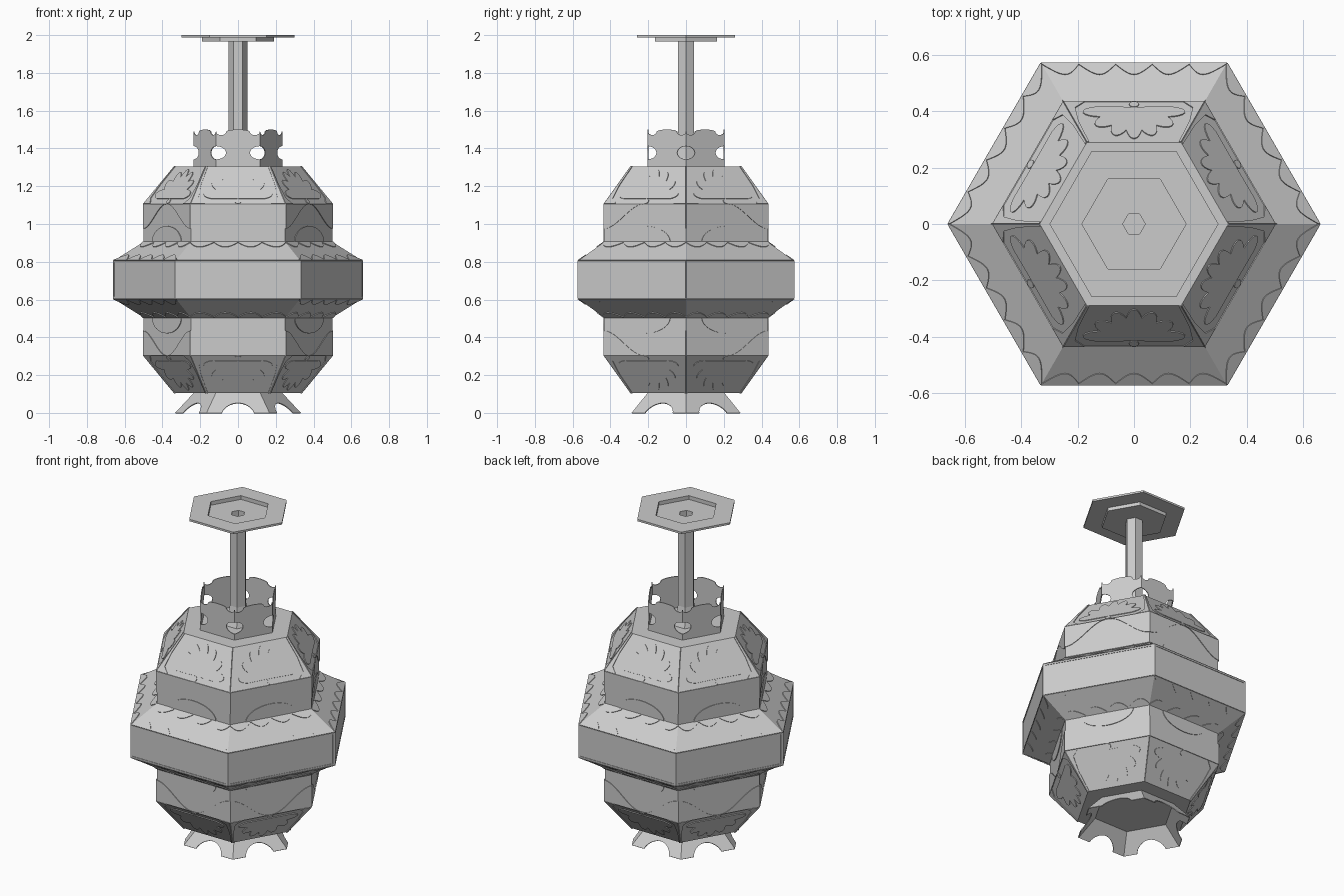
import bpy, bmesh
from math import sin, cos, pi, radians
from mathutils import Vector

cube = bpy.data.objects.get("Cube")
if cube:
    bpy.data.objects.remove(cube, do_unlink=True)

grey = bpy.data.materials.new("plain grey metal")
grey.use_nodes = True
colour = (0.6, 0.6, 0.6, 1)
grey.diffuse_color = colour
grey.node_tree.nodes["Principled BSDF"].inputs["Base Color"].default_value = colour

MID = 0.705  # height of the body's mirror plane


def finish(name, bm):
    bmesh.ops.remove_doubles(bm, verts=bm.verts, dist=1e-5)
    bmesh.ops.recalc_face_normals(bm, faces=bm.faces)
    mesh = bpy.data.meshes.new(name)
    bm.to_mesh(mesh)
    bm.free()
    mesh.materials.append(grey)
    ob = bpy.data.objects.new(name, mesh)
    bpy.context.collection.objects.link(ob)


def hex_lathe(name, profile):
    """Six-sided turned solid; the profile starts and ends on the axis."""
    bm = bmesh.new()
    rings = []
    for r, z in profile:
        if r == 0:
            rings.append([bm.verts.new((0, 0, z))] * 6)
        else:
            rings.append([bm.verts.new((r * cos(k * pi / 3), r * sin(k * pi / 3), z))
                          for k in range(6)])
    for a, b in zip(rings, rings[1:]):
        for k in range(6):
            j = (k + 1) % 6
            bm.faces.new(list(dict.fromkeys((a[k], a[j], b[j], b[k]))))
    bmesh.ops.dissolve_limit(bm, angle_limit=0.01, verts=bm.verts, edges=bm.edges)
    finish(name, bm)


def plates(name, lower, upper, outlines, thick):
    """Cut-out plates on all six panels between two hexagon rings.
    Outline points are u (-1..1 across) and v (0..1 along the slope)."""
    bm = bmesh.new()
    (r0, z0), (r1, z1) = lower, upper
    for k in range(6):
        a = pi / 6 + k * pi / 3
        out = Vector((cos(a), sin(a), 0))
        side = Vector((-sin(a), cos(a), 0))
        apothem = cos(pi / 6)
        slope = out * (r1 - r0) * apothem + Vector((0, 0, z1 - z0))
        normal = side.cross(slope).normalized()
        if normal.dot(out) < 0:
            normal.negate()
        for outline in outlines:
            base, top = [], []
            for u, v in outline:
                r = r0 + (r1 - r0) * v
                p = out * r * apothem + side * u * r / 2
                p.z = z0 + (z1 - z0) * v
                base.append(bm.verts.new(p))
                top.append(bm.verts.new(p + normal * thick))
            bm.faces.new(base)
            bm.faces.new(top)
            n = len(base)
            for i in range(n):
                j = (i + 1) % n
                bm.faces.new((base[i], base[j], top[j], top[i]))
    finish(name, bm)


def both_halves(name, lower, upper, outlines, thick=0.004):
    plates("upper_" + name, lower, upper, outlines, thick)
    flip = [(r, 2 * MID - z) for r, z in (lower, upper)]
    plates("lower_" + name, flip[0], flip[1], outlines, thick)


def arc(cu, cv, ru, rv, start, end, n=12):
    angles = [radians(start + (end - start) * i / n) for i in range(n + 1)]
    return [(cu + ru * cos(t), cv + rv * sin(t)) for t in angles]


def flip_u(points):
    return [(-u, v) for u, v in reversed(points)]


def whole(half):
    """Close a right-hand half outline with its mirror image."""
    return half + [p for p in flip_u(half) if abs(p[0]) > 1e-6]


# Stepped hexagonal body
upper_half = [(0.66, 0.805), (0.5, 0.905), (0.5, 1.105), (0.335, 1.305), (0, 1.305)]
lower_half = [(r, 2 * MID - z) for r, z in reversed(upper_half)]
hex_lathe("lantern_body", lower_half + upper_half)

# Hollow-topped pole with a flared foot
hex_lathe("pole", [(0, 1.305), (0.085, 1.305), (0.065, 1.35), (0.05, 1.42), (0.05, 1.972),
                   (0.04, 1.972), (0.04, 1.93), (0, 1.93)])

# Ceiling mount: two stepped rings
bm_profile = [(0.04, 1.967), (0.19, 1.967), (0.19, 1.988), (0.3, 1.988), (0.3, 2.0),
              (0.185, 2.0), (0.185, 1.977), (0.04, 1.977), (0.04, 1.967)]
hex_lathe("ceiling_mount", bm_profile)

# Crown with scalloped top and oval holes at the corners
crown = [(0, 0)] + [(1, 0)] + arc(1, 0.37, 0.46, 0.18, -90, -270)
crown += arc(0.76, 0.95, 0.24, 0.1, 0, -180, 8) + arc(0, 0.95, 0.5, 0.05, 0, 90, 6)[1:]
plates("crown", (0.235, 1.305), (0.235, 1.5), [whole(crown)], -0.005)

# Flared foot skirt with an arch in each side
foot = arc(0, 0, 0.51, 0.5, 90, 0) + [(1, 0), (1, 1)]
plates("foot_skirt", (0.333, 0), (0.235, 0.105), [whole(foot)], -0.005)

# Thin frames around the wide middle band
frame = [
    [(-1, 0), (1, 0), (1, 0.05), (-1, 0.05)],
    [(-1, 0.95), (1, 0.95), (1, 1), (-1, 1)],
    [(0.96, 0.05), (1, 0.05), (1, 0.95), (0.96, 0.95)],
    [(-1, 0.05), (-0.96, 0.05), (-0.96, 0.95), (-1, 0.95)],
]
plates("band_frame", (0.66, 0.605), (0.66, 0.805), frame, 0.003)

# Scalloped borders on the sloping collars
steps = [1 - i / 30 for i in range(61)]
outer = [(-1, 0), (1, 0)] + [(u, 0.04 + 0.26 * abs(sin(2.5 * pi * (u + 1)))) for u in steps]
inner = [(-1, 1), (1, 1)] + [(u, 0.96 - 0.24 * abs(sin(2 * pi * (u + 1)))) for u in steps]
both_halves("collar_scallops", (0.66, 0.805), (0.5, 0.905), [outer, inner])

# Curved spandrels and a low arch on the upright walls
s_curve = [i / 12 for i in range(13)]
spandrel = [(1, 1)] + [(0.04 + 0.96 * s, 1 - 0.65 * s * s * (3 - 2 * s)) for s in s_curve]
wall_arch = arc(0, 0, 0.62, 0.42, 0, 180, 16)
both_halves("wall_tracery", (0.5, 0.905), (0.5, 1.105),
            [spandrel, flip_u(spandrel), wall_arch])

# Lobed leaf, small boss and ridge strips on the tapering roofs
leaf = [(0, 0.14)]
for i in range(57):
    t = radians(-10 + 200 * i / 56)
    r = 0.72 + 0.28 * abs(sin(3.5 * (t + radians(10)) * 180 / 200 * 2))
    leaf.append((0.8 * r * cos(t), 0.22 + 0.7 * r * sin(t)))
boss = arc(0, 0.07, 0.07, 0.065, 0, 330, 11)
ridge = [(1, 0), (1, 1), (0.95, 1), (0.94, 0.5), (0.88, 0.15), (0.7, 0)]
both_halves("roof_leaves", (0.5, 1.105), (0.335, 1.305),
            [leaf, boss, ridge, flip_u(ridge)])
